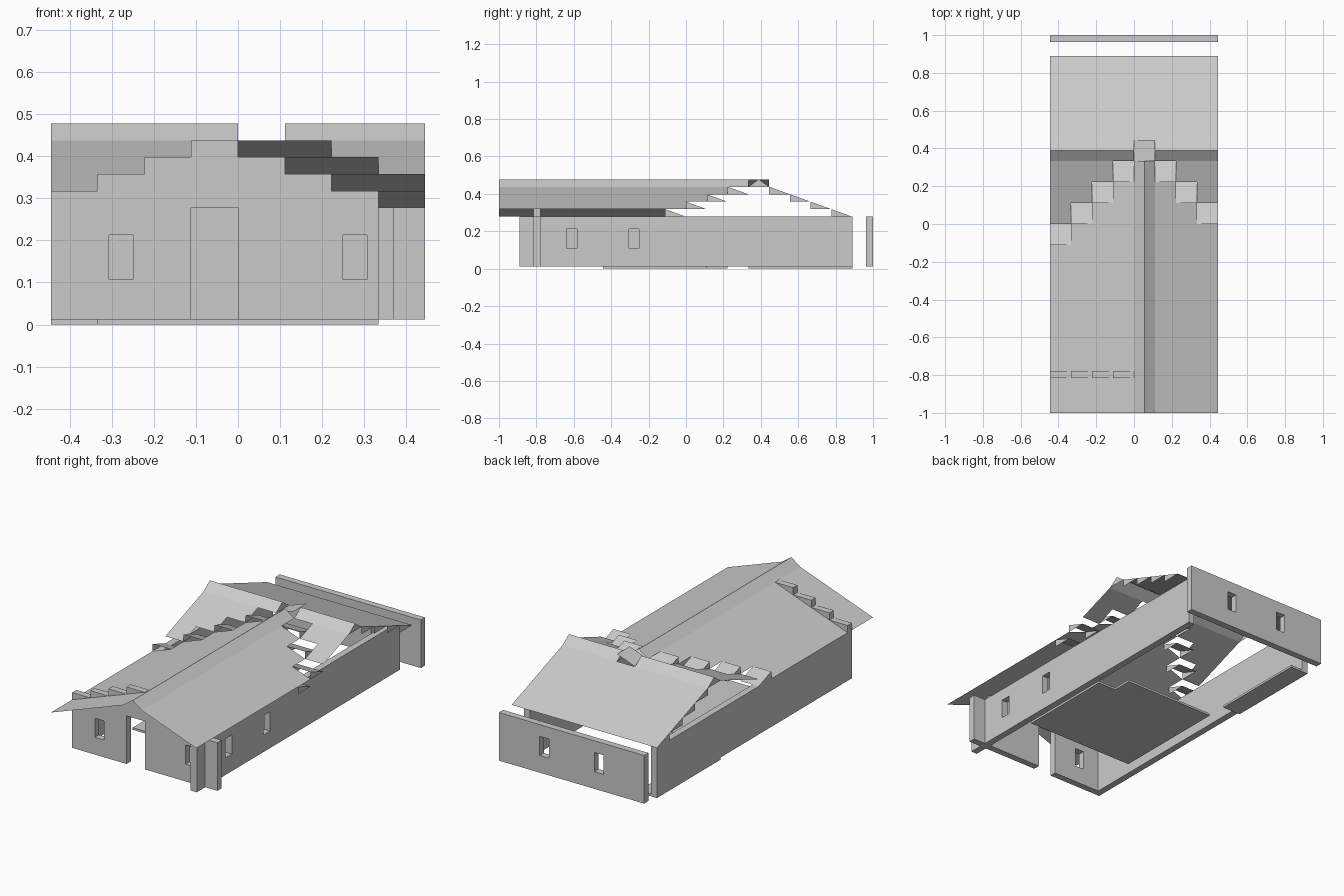
import bpy

if "Cube" in bpy.data.objects:
    bpy.data.objects.remove(bpy.data.objects["Cube"])

U = 1 / 9            # grid module
S = 0.04             # roof rise per module
Z0, Z1 = 0.012, 0.278


def make(name, verts, faces):
    me = bpy.data.meshes.new(name)
    me.from_pydata(verts, [], faces)
    me.update()
    ob = bpy.data.objects.new(name, me)
    bpy.context.collection.objects.link(ob)
    return ob


def prism(name, outline, axis, a, b):
    """Extrude a 2D outline along 'x' (yz outline), 'y' (xz) or 'z' (xy)."""
    put = {'x': lambda p, t: (t, p[0], p[1]),
           'y': lambda p, t: (p[0], t, p[1]),
           'z': lambda p, t: (p[0], p[1], t)}[axis]
    n = len(outline)
    verts = [put(p, a) for p in outline] + [put(p, b) for p in outline]
    faces = [tuple(range(n))[::-1], tuple(range(n, 2 * n))]
    faces += [(i, (i + 1) % n, n + (i + 1) % n, n + i) for i in range(n)]
    if axis == 'y':
        faces = [f[::-1] for f in faces]
    return make(name, verts, faces)


def box(name, x0, x1, y0, y1, z0, z1):
    return prism(name, [(x0, y0), (x1, y0), (x1, y1), (x0, y1)], 'z', z0, z1)


def cut(wall, x0, x1, y0, y1):
    c = box("window_cutter", x0, x1, y0, y1, 0.107, 0.213)
    c.hide_render = True
    c.hide_viewport = True
    m = wall.modifiers.new("window", 'BOOLEAN')
    m.operation, m.solver, m.object = 'DIFFERENCE', 'EXACT', c


class Sheets:
    """Collects thin roof faces into one object."""
    def __init__(self):
        self.v, self.f = [], []

    def face(self, *pts):
        n = len(self.v)
        self.v += pts
        self.f.append(tuple(range(n, n + len(pts))))

    def slope_x(self, x0, x1, y0, y1, za, zb):
        self.face((x0, y0, za), (x1, y0, zb), (x1, y1, zb), (x0, y1, za))

    def slope_y(self, x0, x1, y0, y1, za, zb):
        self.face((x0, y0, za), (x1, y0, za), (x1, y1, zb), (x0, y1, zb))

    def side(self, x, ya, yb, zhi, zlo):
        self.face((x, ya, zhi), (x, yb, zlo), (x, ya, zlo))

    def done(self, name):
        return make(name, self.v, self.f)


def z_at(k):
    return Z1 + S * k


# floor slabs
prism("main_floor", [(-3*U, -4*U), (3*U, -4*U), (3*U, U), (2*U, U),
                     (2*U, 2*U), (-3*U, 2*U)], 'z', 0, Z0)
box("side_floor", -4*U, -3*U, 3*U, 8*U, 0, Z0)

# front wall with doorway and stepped gable
pts = [(-4*U, Z0), (-U, Z0), (-U, Z1), (0, Z1), (0, Z0), (4*U, Z0), (4*U, Z1)]
for k in range(3):
    pts += [(U*(3 - k), z_at(k)), (U*(3 - k), z_at(k + 1))]
pts += [(0, z_at(3)), (0, z_at(4))]
for k in range(4, 1, -1):
    pts += [(U*(k - 5), z_at(k)), (U*(k - 5), z_at(k - 1))]
pts += [(-4*U, z_at(1))]
front = prism("front_wall", pts, 'y', -0.815, -0.778)
for c in (-0.278, 0.278):
    cut(front, c - 0.028, c + 0.028, -0.9, -0.7)

# right, left and rear walls
right = box("right_wall", 0.333, 0.37, -8*U, 8*U, Z0, Z1)
for c in (-0.611, -0.278):
    cut(right, 0.3, 0.4, c - 0.028, c + 0.028)
box("left_wall", -4*U, -0.407, -0.778, 8*U, Z0, Z1)
rear = box("rear_wall", -4*U, 4*U, 0.963, 1, Z0, Z1)
for c in (-0.167, 0.167):
    cut(rear, c - 0.028, c + 0.028, 0.9, 1.1)

# main roof, strip by strip towards the ridge
r = Sheets()
for i in range(4):
    r.slope_x(U*(i - 4), U*(i - 3), -1, U*(i - 1), z_at(i), z_at(i + 1))
for j in range(3):
    r.slope_x(U*(j + 1), U*(j + 2), -1, U*(2 - j), z_at(4 - j), z_at(3 - j))
r.slope_x(0, U/2, -1, 3*U, z_at(4), 0.478)
r.slope_x(U/2, U, -1, 3*U, 0.478, z_at(4))
r.done("main_roof")

# cross roof: rear slope with toothed ends, and front slope beside the valleys
r = Sheets()
r.slope_y(-4*U, 4*U, 4*U, 8*U, z_at(4), Z1)
for k in range(4):
    for x in (-4*U, 4*U):
        r.side(x, U*(4 + k), U*(5 + k), z_at(4 - k), z_at(3 - k))
for i in range(3):
    r.slope_y(U*(i - 4), U*(i - 3), U*i, 3*U, z_at(i + 1), z_at(4))
for j in (1, 2):
    r.slope_y(U*(j + 1), U*(j + 2), U*(3 - j), 3*U, z_at(4 - j + 0), z_at(4))
r.done("cross_roof")

# cross ridge caps and the tilted crossing tile
r = Sheets()
for x0, x1 in ((-4*U, 0), (U, 4*U)):
    r.slope_y(x0, x1, 3*U, 3.5*U, z_at(4), 0.478)
    r.slope_y(x0, x1, 3.5*U, 4*U, 0.478, z_at(4))
    for x in (x0, x1):
        r.face((x, 3*U, z_at(4)), (x, 4*U, z_at(4)), (x, 3.5*U, 0.478))
r.slope_x(0, U, 3*U, 4*U, z_at(4), 0.478)
r.done("cross_ridge")

# stepped valley tiles
r = Sheets()
tiles = [(i - 4, i - 1, i) for i in range(4)]
tiles += [(j, 2 - j, 3 - j) for j in range(4)]
tiles += [(j + 1, 2 - j, 3 - j) for j in range(3)]
for cx, cy, k in tiles:
    r.slope_y(U*cx, U*(cx + 1), U*cy, U*(cy + 1), z_at(k + 1), z_at(k))
    for x in (U*cx, U*(cx + 1)):
        r.side(x, U*cy, U*(cy + 1), z_at(k + 1), z_at(k))
r.done("valley_tiles")
